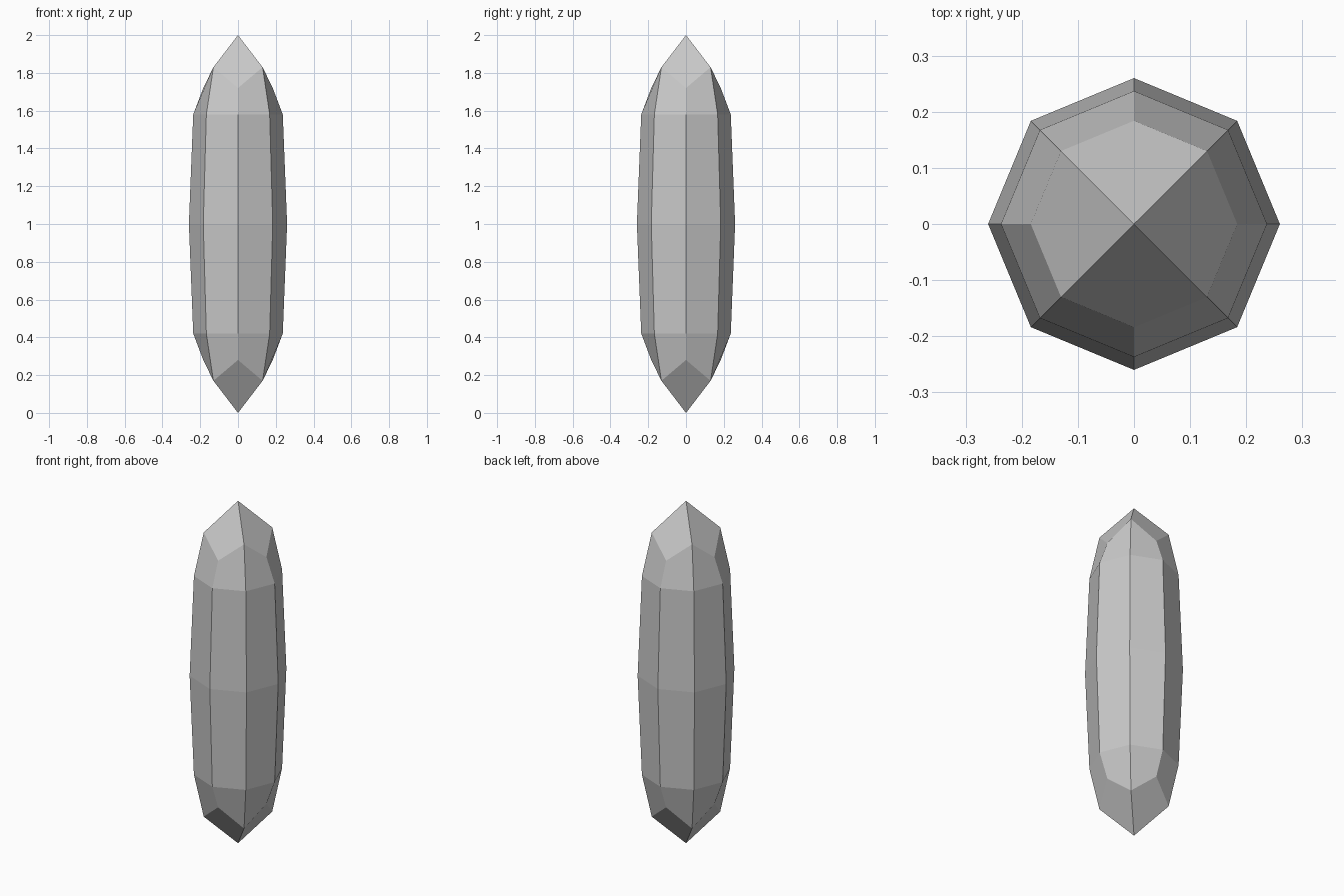
import bpy
import bmesh
from math import cos, sin, pi

default = bpy.data.objects.get("Cube")
if default:
    bpy.data.objects.remove(default, do_unlink=True)

SIDES = 8

# Single stone colour
stone = bpy.data.materials.new("grey_stone")
stone.use_nodes = True
grey = (0.58, 0.58, 0.58, 1)
stone.diffuse_color = grey
stone.node_tree.nodes["Principled BSDF"].inputs["Base Color"].default_value = grey

bm = bmesh.new()


def ring(radius, z_axial, z_diagonal):
    """Eight points, with separate heights for axial and diagonal corners."""
    return [bm.verts.new((radius * cos(i * 2 * pi / SIDES),
                          radius * sin(i * 2 * pi / SIDES),
                          z_diagonal if i % 2 else z_axial))
            for i in range(SIDES)]


# Barrel of the crystal, with zigzag rings under each point
rings = [ring(0.184, 0.28, 0.17),
         ring(0.237, 0.42, 0.42),
         ring(0.26, 1.0, 1.0),
         ring(0.237, 1.58, 1.58),
         ring(0.184, 1.72, 1.83)]
for low, high in zip(rings, rings[1:]):
    for i in range(SIDES):
        j = (i + 1) % SIDES
        bm.faces.new((low[i], low[j], high[j], high[i]))

# Four kite facets meeting at each point
for tip_z, rim in ((0, rings[0]), (2, rings[-1])):
    tip = bm.verts.new((0, 0, tip_z))
    for i in range(0, SIDES, 2):
        bm.faces.new((tip, rim[i - 1], rim[i], rim[i + 1]))

bmesh.ops.recalc_face_normals(bm, faces=bm.faces)
mesh = bpy.data.meshes.new("crystal")
bm.to_mesh(mesh)
bm.free()
mesh.materials.append(stone)
crystal = bpy.data.objects.new("crystal", mesh)
bpy.context.collection.objects.link(crystal)
